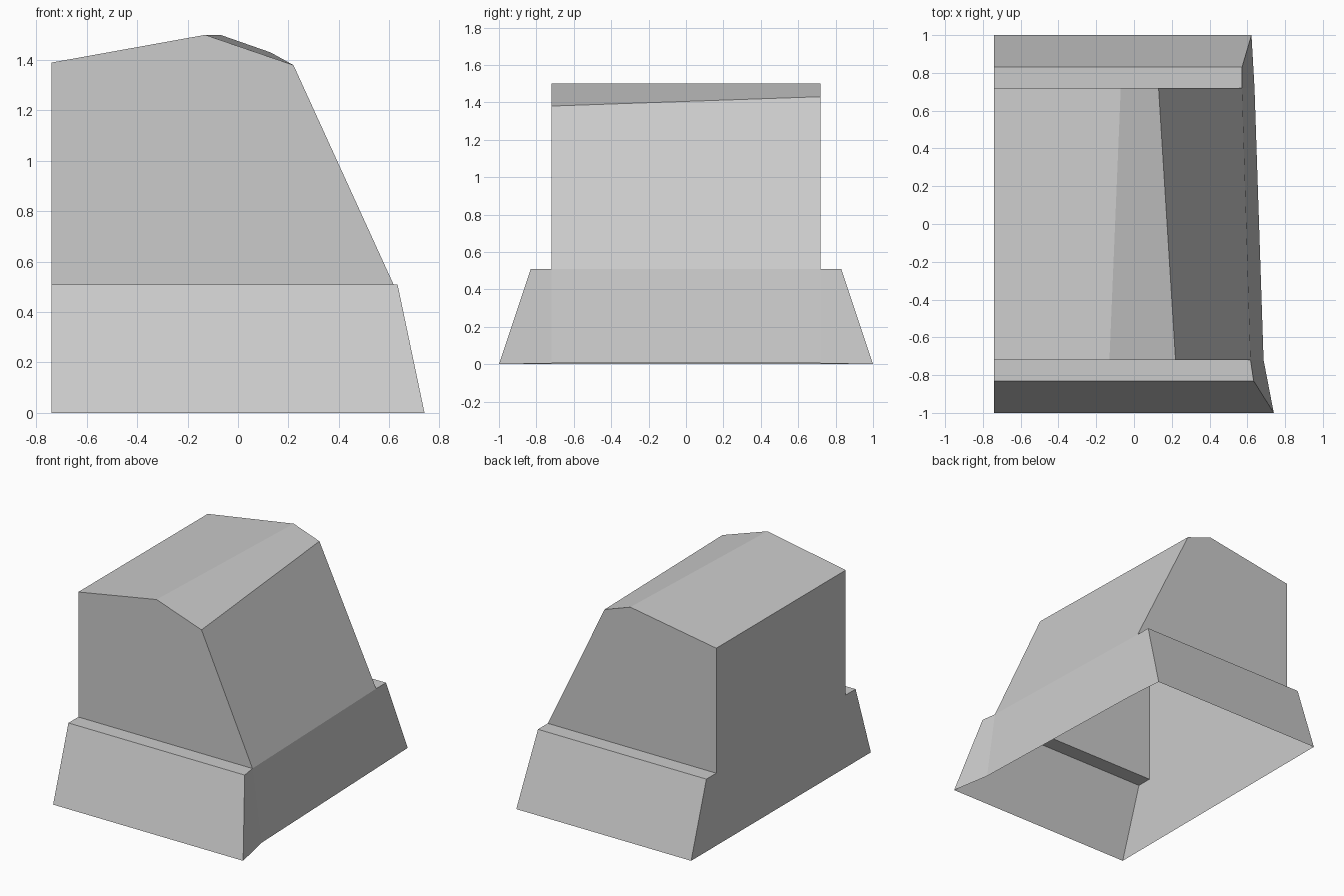
import bpy
import bmesh

if "Cube" in bpy.data.objects:
    bpy.data.objects.remove(bpy.data.objects["Cube"])

GREY = (0.6, 0.6, 0.6, 1.0)
grey = bpy.data.materials.new("plain grey")
grey.use_nodes = True
grey.diffuse_color = GREY
grey.node_tree.nodes["Principled BSDF"].inputs["Base Color"].default_value = GREY

WALL = -0.74     # flat side of the shell
LEDGE = 0.51     # height where body meets skirt
END = 0.72       # half length of the body


def bridge(bm, ring_a, ring_b, closed):
    """Join two equal rows of vertices with quads."""
    n = len(ring_a)
    for i in range(n if closed else n - 1):
        j = (i + 1) % n
        bm.faces.new((ring_a[i], ring_a[j], ring_b[j], ring_b[i]))


def finish(bm, name):
    bmesh.ops.recalc_face_normals(bm, faces=bm.faces)
    mesh = bpy.data.meshes.new(name)
    bm.to_mesh(mesh)
    bm.free()
    mesh.materials.append(grey)
    obj = bpy.data.objects.new(name, mesh)
    bpy.context.collection.objects.link(obj)


# Upper body: two end profiles joined lengthwise, open underneath
bm = bmesh.new()
profiles = {
    -END: [(WALL, LEDGE), (WALL, 1.39), (-0.13, 1.5), (0.22, 1.38), (0.617, LEDGE)],
    END: [(WALL, LEDGE), (WALL, 1.39), (-0.07, 1.5), (0.13, 1.43), (0.572, LEDGE)],
}
ends = [[bm.verts.new((x, y, z)) for x, z in pts] for y, pts in profiles.items()]
for end in ends:
    bm.faces.new(end)
bridge(bm, ends[0], ends[1], closed=False)
finish(bm, "upper_body")

# Flared skirt: bottom and top rings, open underneath
bm = bmesh.new()
bottom = [(WALL, -1, 0), (0.74, -1, 0), (0.686, -END, 0.005),
          (0.638, END, 0.005), (0.622, 1, 0), (WALL, 1, 0)]
top = [(WALL, -0.83), (0.633, -0.83), (0.617, -END),
       (0.572, END), (0.572, 0.83), (WALL, 0.83)]
low = [bm.verts.new(p) for p in bottom]
high = [bm.verts.new((x, y, LEDGE)) for x, y in top]
bridge(bm, low, high, closed=True)

# Narrow ledges at both ends of the skirt
front_corner = bm.verts.new((WALL, -END, LEDGE))
back_corner = bm.verts.new((WALL, END, LEDGE))
bm.faces.new(high[:3] + [front_corner])
bm.faces.new(high[3:] + [back_corner])
finish(bm, "flared_skirt")
